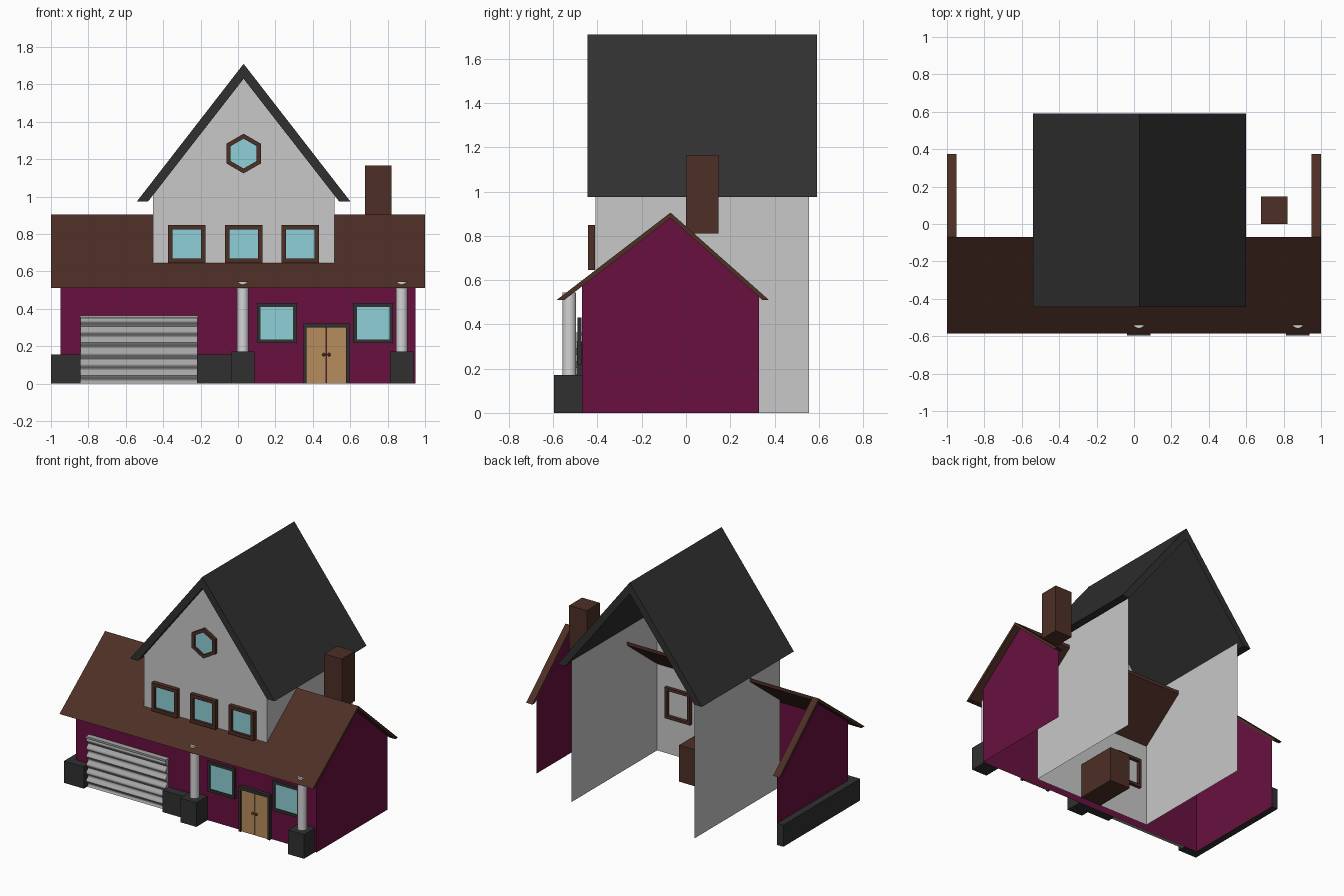
import bpy, bmesh, math
from mathutils import Vector

if "Cube" in bpy.data.objects:
    bpy.data.objects.remove(bpy.data.objects["Cube"])


def mat(name, r, g, b):
    m = bpy.data.materials.new(name)
    m.diffuse_color = (r, g, b, 1)
    m.use_nodes = True
    m.node_tree.nodes["Principled BSDF"].inputs["Base Color"].default_value = m.diffuse_color
    return m


GREY = mat("light_grey_wall", .58, .58, .58)
RED = mat("burgundy_wall", .14, .005, .05)
BROWN = mat("brown_wood", .075, .028, .019)
DARK = mat("charcoal", .03, .03, .03)
GLASS = mat("pale_blue_glass", .27, .63, .68)
TAN = mat("tan_door", .47, .27, .11)
METAL = mat("garage_grey", .38, .38, .38)
WHITE = mat("post_white", .66, .66, .66)


def finish(name, bm, m, smooth=None):
    bmesh.ops.recalc_face_normals(bm, faces=bm.faces)
    me = bpy.data.meshes.new(name)
    bm.to_mesh(me)
    bm.free()
    me.materials.append(m)
    o = bpy.data.objects.new(name, me)
    bpy.context.collection.objects.link(o)
    if smooth:
        bpy.ops.object.select_all(action='DESELECT')
        o.select_set(True)
        bpy.context.view_layer.objects.active = o
        bpy.ops.object.shade_smooth_by_angle(angle=math.radians(smooth))
    return o


def place(p, axis, d):
    # profile is (x, z) along y, (y, z) along x, (x, y) along z
    return {'y': (p[0], d, p[1]), 'x': (d, p[0], p[1]), 'z': (p[0], p[1], d)}[axis]


def prism(name, pts, axis, a, b, m, smooth=None):
    """Extrude a profile from a to b."""
    bm = bmesh.new()
    f = bm.faces.new([bm.verts.new(place(p, axis, a)) for p in pts])
    r = bmesh.ops.extrude_face_region(bm, geom=[f])
    vec = Vector(place((0, 0), axis, b - a))
    bmesh.ops.translate(bm, verts=[v for v in r['geom'] if isinstance(v, bmesh.types.BMVert)], vec=vec)
    return finish(name, bm, m, smooth)


def sheet(name, pts, axis, d, m, flip=False):
    """Single flat wall."""
    bm = bmesh.new()
    f = bm.faces.new([bm.verts.new(place(p, axis, d)) for p in pts])
    me = finish(name, bm, m).data
    if flip:
        me.flip_normals()


def rect(x0, x1, z0, z1):
    return [(x0, z0), (x1, z0), (x1, z1), (x0, z1)]


def box(name, x0, x1, y0, y1, z0, z1, m):
    return prism(name, rect(x0, x1, z0, z1), 'y', y0, y1, m)


def ring(name, outer, inner, y0, y1, m):
    """Frame between two matching outlines in the xz plane."""
    bm = bmesh.new()
    n = len(outer)
    loops = [[bm.verts.new((p[0], y, p[1])) for p in pts]
             for pts, y in ((outer, y0), (inner, y0), (inner, y1), (outer, y1))]
    for k in range(4):
        A, B = loops[k], loops[(k + 1) % 4]
        for i in range(n):
            j = (i + 1) % n
            bm.faces.new((A[i], A[j], B[j], B[i]))
    return finish(name, bm, m)


def window(name, x0, x1, z0, z1, t, y0, y1, m):
    ring(name + "_frame", rect(x0, x1, z0, z1), rect(x0 + t, x1 - t, z0 + t, z1 - t), y0, y1, m)
    box(name + "_glass", x0 + t, x1 - t, y1 - .012, y1 - .006, z0 + t, z1 - t, GLASS)


# tall gabled block, open at the back
CX = .03
sheet("gable_front_wall", [(-.455, 0), (.515, 0), (.515, 1.007), (CX, 1.63), (-.455, 1.007)], 'y', -.41, GREY)
sheet("gable_left_wall", rect(-.41, .555, 0, 1.007), 'x', -.455, GREY, True)
sheet("gable_right_wall", rect(-.41, .555, 0, 1.007), 'x', .515, GREY)
prism("gable_roof", [(-.54, .975), (CX, 1.71), (.60, .975), (.54, .975), (CX, 1.63), (-.48, .975)],
      'y', -.445, .592, DARK)

# low wide house: front and end walls
sheet("front_wall", rect(-.95, .95, 0, .57), 'y', -.47, RED)
end = [(-.47, 0), (.33, 0), (.33, .53), (-.07, .885), (-.47, .575)]
sheet("left_end_wall", end, 'x', -.95, RED, True)
sheet("right_end_wall", end, 'x', .95, RED)

# low roof: full front slope, rear slope only as end strips
prism("front_roof", [(-.585, .51), (-.07, .905), (-.07, .88), (-.55, .51)], 'x', -1, 1, BROWN)
for side, a in (("left", -1), ("right", .95)):
    prism(side + "_rear_roof_strip", [(-.07, .905), (.375, .51), (.345, .51), (-.07, .88)], 'x', a, a + .05, BROWN)
box("chimney", .68, .82, 0, .147, .81, 1.165, BROWN)

# upper windows
for i in range(3):
    x = CX + (i - 1) * .303
    window("upper_window_%d" % i, x - .1, x + .1, .645, .848, .024, -.442, -.412, BROWN)


def hexagon(r):
    return [(CX + r * math.sin(k * math.pi / 3), 1.23 + r * math.cos(k * math.pi / 3)) for k in range(6)]


ring("hexagon_window_frame", hexagon(.106), hexagon(.08), -.435, -.412, BROWN)
prism("hexagon_window_glass", hexagon(.08), 'y', -.424, -.418, GLASS)

# lower windows
for i, x in enumerate((.208, .722)):
    window("lower_window_%d" % i, x - .107, x + .107, .217, .43, .02, -.49, -.472, DARK)

# front door
x0, x1 = .35, .595
prism("door_frame", [(x0, 0), (x0 + .017, 0), (x0 + .017, .3), (x1 - .017, .3), (x1 - .017, 0), (x1, 0),
                     (x1, .322), (x0, .322)], 'y', -.495, -.471, DARK)
for i, (a, b) in enumerate(((.367, .4715), (.4735, .578))):
    box("door_leaf_%d" % i, a, b, -.485, -.472, 0, .3, TAN)
    bm = bmesh.new()
    bmesh.ops.create_uvsphere(bm, u_segments=12, v_segments=8, radius=.009)
    bmesh.ops.translate(bm, verts=bm.verts, vec=(.459 + .028 * i, -.49, .155))
    finish("door_knob_%d" % i, bm, BROWN, 60)

# corrugated garage door
wave = [(-.497 + .011 * math.sin(k / 40 * 12 * math.pi), k / 40 * .35) for k in range(41)]
prism("garage_door", wave + [(-.472, .35), (-.472, 0)], 'x', -.843, -.217, METAL, 50)
box("garage_lintel", -.846, -.214, -.51, -.471, .35, .363, METAL)

# dark stone plinth round the garage corner
prism("corner_plinth", [(-1, .33), (-1, -.535), (-.843, -.535), (-.843, -.471), (-.951, -.471), (-.951, .33)],
      'z', 0, .155, DARK)
box("middle_plinth", -.22, -.035, -.535, -.471, 0, .155, DARK)

# porch posts on stone bases
for i, x in enumerate((.026, .876)):
    box("post_base_%d" % i, x - .063, x + .063, -.597, -.471, 0, .172, DARK)
    circle = [(x + .031 * math.cos(k * math.pi / 12), -.527 + .031 * math.sin(k * math.pi / 12)) for k in range(24)]
    prism("porch_post_%d" % i, circle, 'z', .17, .545, WHITE, 40)

# inside: brown block and two frames against the front wall
box("inner_block", -.045, .125, -.41, -.1, 0, .26, BROWN)
for i, x in enumerate((-.29, .34)):
    ring("inner_frame_%d" % i, rect(x - .1, x + .1, .26, .48), rect(x - .08, x + .08, .28, .46), -.409, -.385, BROWN)
